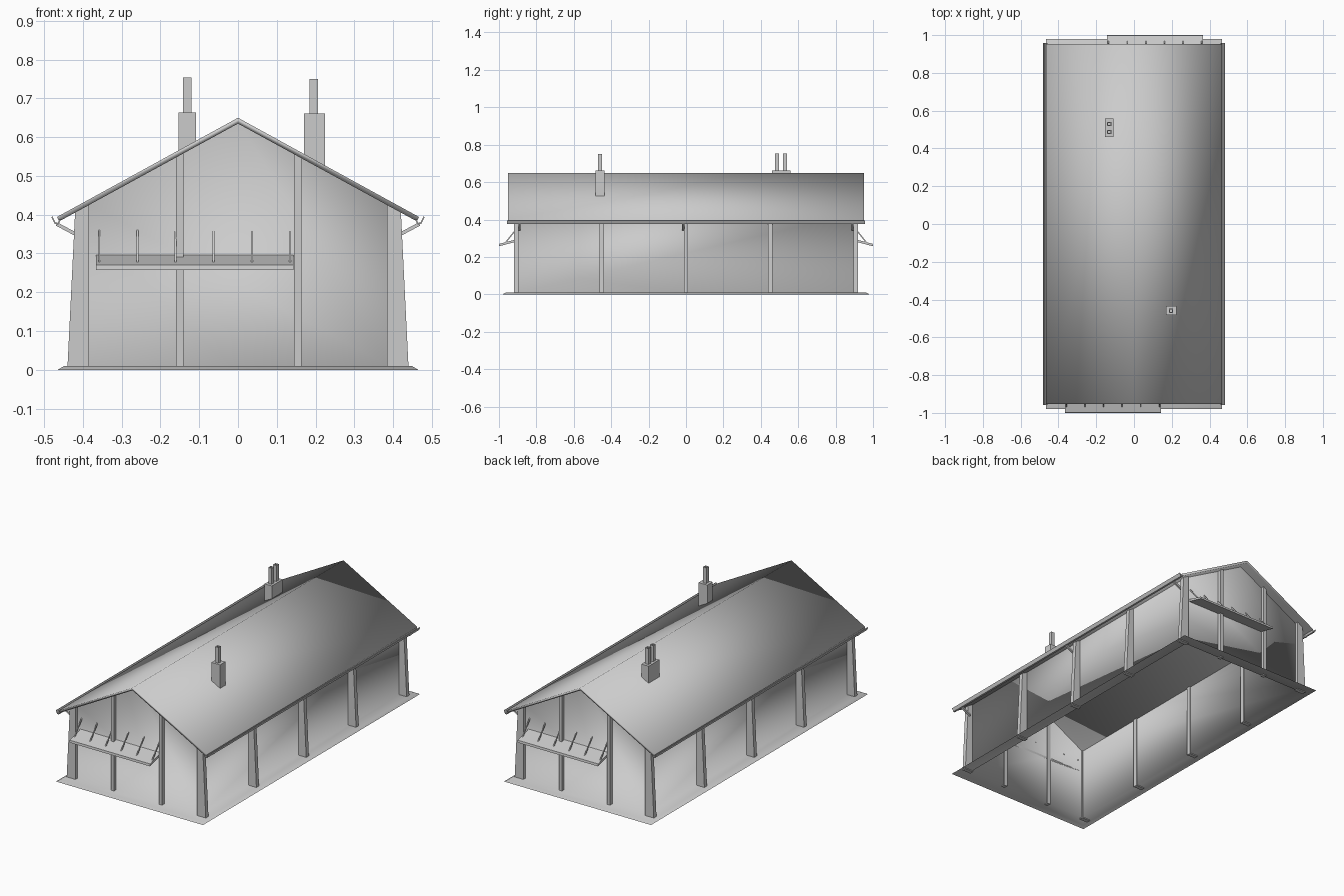
import bpy, bmesh, math
from mathutils import Vector

if "Cube" in bpy.data.objects:
    bpy.data.objects.remove(bpy.data.objects["Cube"])

SLOPE = 0.548
def roof_z(x):
    return 0.65 - SLOPE * abs(x)

def make(name, verts, faces, smooth=False):
    me = bpy.data.meshes.new(name)
    me.from_pydata(verts, [], faces)
    bm = bmesh.new()
    bm.from_mesh(me)
    bmesh.ops.recalc_face_normals(bm, faces=bm.faces)
    for f in bm.faces:
        f.smooth = smooth
    bm.to_mesh(me)
    bm.free()
    ob = bpy.data.objects.new(name, me)
    bpy.context.collection.objects.link(ob)
    return ob

def prism(name, profile, a, b, to3d, smooth=False):
    """Extrude a closed 2D profile from a to b; to3d places (u, v, depth)."""
    n = len(profile)
    verts = [to3d(u, v, d) for d in (a, b) for u, v in profile]
    faces = [[i, (i + 1) % n, n + (i + 1) % n, n + i] for i in range(n)]
    faces += [list(range(n))[::-1], list(range(n, 2 * n))]
    return make(name, verts, faces, smooth)

def along_y(u, v, d):
    return (u, d, v)

def along_x(u, v, d):
    return (d, u, v)

def box(name, x0, x1, y0, y1, z0, z1):
    return prism(name, [(x0, z0), (x1, z0), (x1, z1), (x0, z1)], y0, y1, along_y)

def bar(p, q, w):
    """Cross-section outline of a straight bar from p to q."""
    p, q = Vector(p), Vector(q)
    d = (q - p).normalized() * w / 2
    n = Vector((-d.y, d.x))
    return [tuple(v) for v in (p + n, q + n, q - n, p - n)]

# Walls and flared skirt: one open-bottomed smooth shell
rings = [(0.465, 0.98, 0.0), (0.448, 0.962, 0.01), (0.39, 0.9, 0.01), (0.39, 0.9, 0.43)]
verts = [(sx * x, sy * y, z) for x, y, z in rings
         for sx, sy in ((-1, -1), (1, -1), (1, 1), (-1, 1))]
faces = [[4 * r + i, 4 * r + (i + 1) % 4, 4 * r + 4 + (i + 1) % 4, 4 * r + 4 + i]
         for r in range(3) for i in range(4)]
verts += [(0, -0.9, 0.642), (0, 0.9, 0.642)]
faces[8].insert(3, 16)
faces[10].insert(3, 17)
make("walls", verts, faces, True)

# Gabled roof slab
t = 0.015
e = 0.467
prism("roof", [(-e, roof_z(e)), (0, 0.65), (e, roof_z(e)),
               (e - 0.006, roof_z(e) - 0.011), (0, 0.65 - t), (-e + 0.006, roof_z(e) - 0.011)],
      -0.953, 0.953, along_y).data.shade_smooth()

# Tapered side buttresses, gutters and gutter brackets
for s, side in ((-1, "left"), (1, "right")):
    for y in (-0.907, -0.45, 0, 0.45, 0.907):
        prism(side + "_buttress", [(s * 0.385, 0.005), (s * 0.44, 0.005),
                                   (s * 0.42, 0.412), (s * 0.385, 0.43)],
              y - 0.012, y + 0.012, along_y)
    gutter = [(0.457, 0.386), (0.463, 0.375), (0.473, 0.376), (0.482, 0.394),
              (0.478, 0.395), (0.471, 0.38), (0.465, 0.379), (0.46, 0.388)]
    prism(side + "_gutter", [(s * x, z) for x, z in gutter], -0.958, 0.958, along_y)
    for y in (-0.89, -0.015 * s, 0.89):
        prism(side + "_gutter_bracket", bar((s * 0.41, 0.345), (s * 0.468, 0.376), 0.009),
              y - 0.006, y + 0.006, along_y)

# Each gable end: posts, sloping canopy and its stays (back is the front turned round)
def gable_end(s, end):
    def turned(u, v, d):
        return (-s * d, -s * u, v)
    for x in (-0.154, 0.15):
        top = roof_z(x) - 0.008
        prism(end + "_post", [(-0.895, 0.005), (-0.92, 0.005), (-0.92, top), (-0.895, top)],
              x - 0.01, x + 0.01, turned)
    prism(end + "_canopy", [(-0.9, 0.296), (-0.998, 0.27), (-1.0, 0.257), (-0.9, 0.283)],
          -0.143, 0.366, turned)
    for i in range(6):
        x = -0.134 + i * 0.0984
        prism(end + "_canopy_stay", bar((-0.967, 0.274), (-0.899, 0.359), 0.006),
              x - 0.0025, x + 0.0025, turned)

gable_end(-1, "front")
gable_end(1, "back")
# turn convention: s = -1 keeps x but flips y, so flip both meshes about y
for ob in bpy.data.objects:
    if ob.name.startswith(("front_", "back_")):
        for v in ob.data.vertices:
            v.co.y = -v.co.y
        ob.data.flip_normals()

# Chimneys with hollow square pots
def chimney(name, x0, x1, y0, y1, z0, z1, pots):
    box(name + "_stack", x0, x1, y0, y1, z0, z1)
    for x, y, top in pots:
        loops = [(0.011, z1 - 0.005), (0.011, top), (0.006, top), (0.006, top - 0.03)]
        vs = [(x + sx * r, y + sy * r, z) for r, z in loops
              for sx, sy in ((-1, -1), (1, -1), (1, 1), (-1, 1))]
        fs = [[4 * k + i, 4 * k + (i + 1) % 4, 4 * k + 4 + (i + 1) % 4, 4 * k + 4 + i]
              for k in range(3) for i in range(4)]
        fs += [[3, 2, 1, 0], [12, 13, 14, 15]]
        make(name + "_pot", vs, fs)

chimney("right_chimney", 0.17, 0.225, -0.483, -0.435, 0.51, 0.661, [(0.196, -0.459, 0.75)])
chimney("left_chimney", -0.154, -0.108, 0.46, 0.558, 0.55, 0.663,
        [(-0.131, 0.487, 0.754), (-0.131, 0.53, 0.754)])
